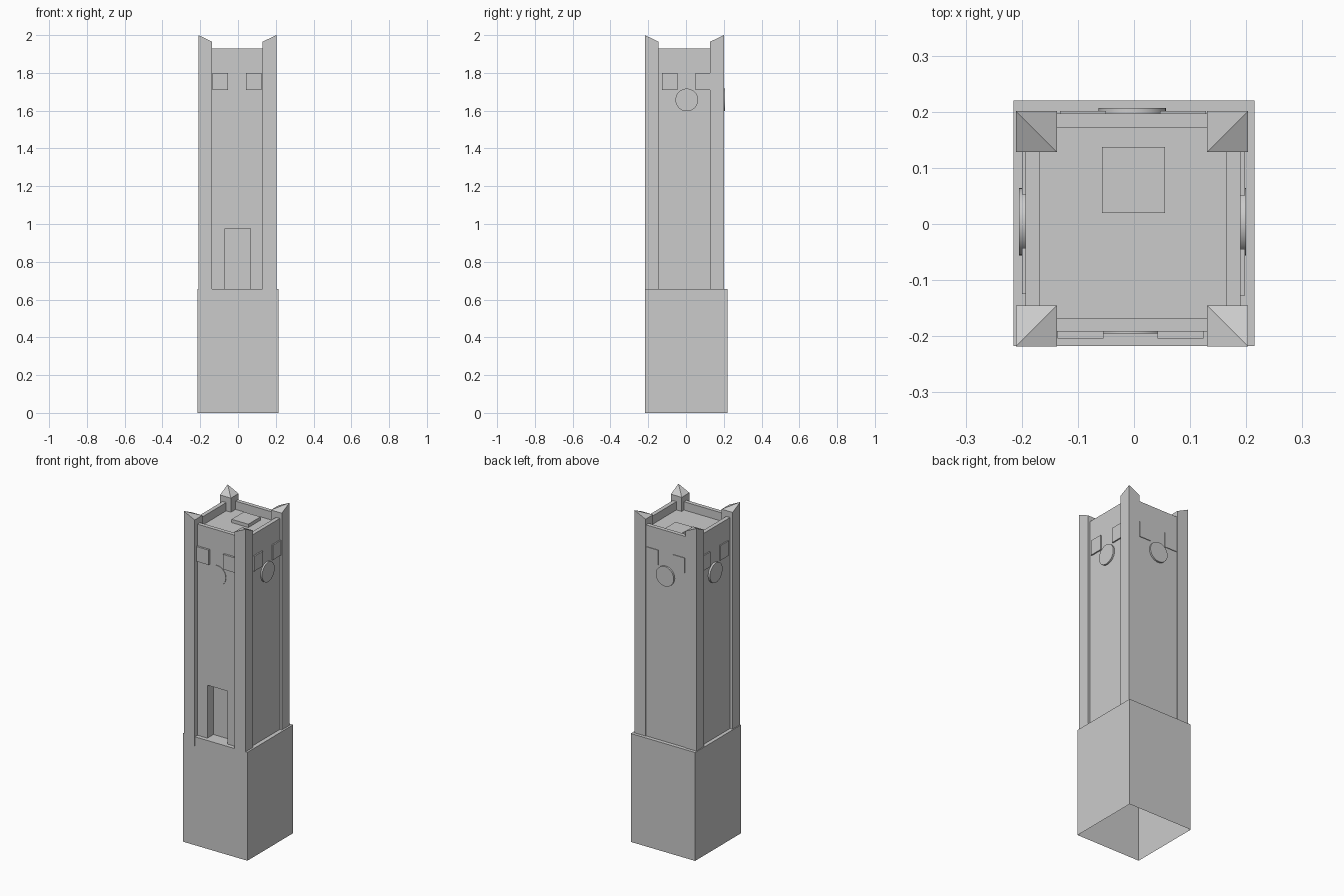
import bpy, bmesh, math
from mathutils import Matrix, Vector

cube = bpy.data.objects.get("Cube")
if cube:
    bpy.data.objects.remove(cube, do_unlink=True)

stone = bpy.data.materials.new("grey stone")
stone.use_nodes = True
GREY = (0.6, 0.6, 0.6, 1)
stone.diffuse_color = GREY
stone.node_tree.nodes["Principled BSDF"].inputs["Base Color"].default_value = GREY


def finish(name, bm):
    bmesh.ops.recalc_face_normals(bm, faces=bm.faces)
    mesh = bpy.data.meshes.new(name)
    bm.to_mesh(mesh)
    bm.free()
    mesh.materials.append(stone)
    obj = bpy.data.objects.new(name, mesh)
    bpy.context.collection.objects.link(obj)
    return obj


def box_mesh(low, high):
    low, high = Vector(low), Vector(high)
    bm = bmesh.new()
    bmesh.ops.create_cube(bm, size=1, matrix=Matrix.Translation((low + high) / 2)
                          @ Matrix.Diagonal((*(high - low), 1)))
    return bm


def top_face(bm):
    return max(bm.faces, key=lambda f: f.calc_center_median().z)


LEDGE, ROOF, RIM = 0.655, 1.88, 1.93
WEST, EAST, SOUTH, NORTH = -0.193, 0.19, -0.192, 0.197

# Plinth, hollow and open underneath
bm = box_mesh((-0.215, -0.217, 0), (0.215, 0.22, LEDGE))
floor = min(bm.faces, key=lambda f: f.calc_center_median().z)
bmesh.ops.delete(bm, geom=[floor], context='FACES_ONLY')
finish("plinth", bm)

# Shaft with a sunken roof inside its parapet
bm = box_mesh((WEST, SOUTH, LEDGE), (EAST, NORTH, RIM))
roof = top_face(bm)
bmesh.ops.inset_region(bm, faces=[roof], thickness=0.035)
sunk = bmesh.ops.extrude_discrete_faces(bm, faces=[roof])["faces"][0]
for v in sunk.verts:
    v.co.z = ROOF
shaft = finish("shaft", bm)

# Doorway recess
cutter = finish("doorway_cutter", box_mesh((-0.07, -0.3, 0.6), (0.065, -0.134, 0.975)))
cutter.hide_render = True
cut = shaft.modifiers.new("doorway", 'BOOLEAN')
cut.operation = 'DIFFERENCE'
cut.solver = 'EXACT'
cut.object = cutter
bpy.context.view_layer.objects.active = shaft
bpy.ops.object.modifier_apply(modifier=cut.name)
bpy.data.objects.remove(cutter, do_unlink=True)

# Corner pillars, each rising to a point at its outer corner
for side_x, x in (("right", -0.21), ("left", 0.13)):
    for side_y, y in (("front", -0.218), ("back", 0.128)):
        bm = box_mesh((x, y, 0.6), (x + 0.073, y + 0.073, 1.965))
        top = top_face(bm)
        peak = max(top.verts, key=lambda v: v.co.xy.length)
        inner = min(top.verts, key=lambda v: v.co.xy.length)
        bmesh.ops.connect_verts(bm, verts=[peak, inner])
        peak.co.z = 2
        finish(f"{side_y}_{side_x}_pillar", bm)

# Roof hatch
finish("roof_hatch", box_mesh((-0.057, 0.02, ROOF - 0.01), (0.055, 0.137, 1.9)))

# Windows and a round dial on each wall: name, turn, wall centre, dial and window projection
walls = (("front", 0, (-0.005, SOUTH), 0.003, 0.012),
         ("left", 90, (EAST, 0.004), 0.01, 0.008),
         ("back", 180, (-0.003, NORTH), 0.01, 0.004),
         ("right", 270, (WEST, 0.004), 0.012, 0.007))
for name, turn, (x, y), dial_out, window_out in walls:
    place = Matrix.Translation((x, y, 0)) @ Matrix.Rotation(math.radians(turn), 4, 'Z')
    for number, centre in enumerate((-0.09, 0.088), 1):
        bm = box_mesh((centre - 0.041, -window_out, 1.71), (centre + 0.041, 0.01, 1.8))
        bm.transform(place)
        finish(f"{name}_window_{number}", bm)
    bm = bmesh.new()
    bmesh.ops.create_cone(bm, cap_ends=True, segments=32, radius1=0.06, radius2=0.06,
                          depth=dial_out + 0.01)
    bm.transform(place @ Matrix.Translation((0, (0.01 - dial_out) / 2, 1.657))
                 @ Matrix.Rotation(math.pi / 2, 4, 'X'))
    dial = finish(f"{name}_dial", bm)
    bpy.ops.object.select_all(action='DESELECT')
    dial.select_set(True)
    bpy.context.view_layer.objects.active = dial
    bpy.ops.object.shade_smooth_by_angle()
